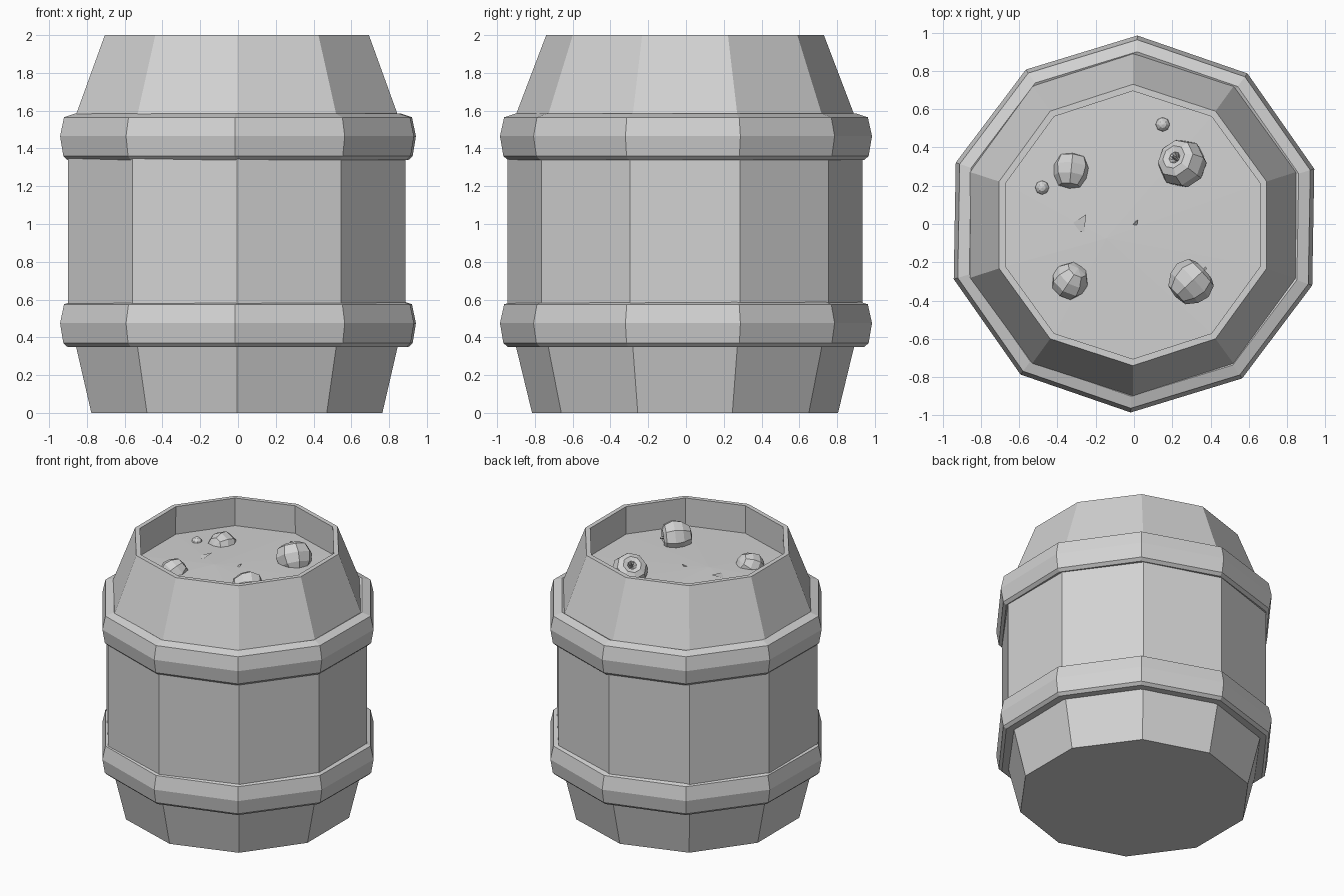
import bpy, bmesh, math
from mathutils import Vector

cube = bpy.data.objects.get("Cube")
if cube:
    bpy.data.objects.remove(cube, do_unlink=True)

grey = bpy.data.materials.new("plain grey")
grey.use_nodes = True
grey.diffuse_color = (0.65, 0.65, 0.65, 1)
grey.node_tree.nodes["Principled BSDF"].inputs["Base Color"].default_value = grey.diffuse_color

FLOOR = 1.79


def finish(name, bm, location=(0, 0, 0)):
    bmesh.ops.recalc_face_normals(bm, faces=bm.faces)
    mesh = bpy.data.meshes.new(name)
    bm.to_mesh(mesh)
    bm.free()
    mesh.materials.append(grey)
    obj = bpy.data.objects.new(name, mesh)
    obj.location = location
    bpy.context.collection.objects.link(obj)
    return obj


def ring(bm, radius, z, sides, turn):
    step = math.tau / sides
    return [bm.verts.new((radius * math.cos(turn + i * step),
                          radius * math.sin(turn + i * step), z)) for i in range(sides)]


def lathe(name, profile, sides=10, turn=0.0, closed=False, caps=False, location=(0, 0, 0)):
    """Sweep a (radius, height) profile round the z axis with flat sides."""
    bm = bmesh.new()
    rings = [ring(bm, r, z, sides, turn) for r, z in profile]
    pairs = list(zip(rings, rings[1:]))
    if closed:
        pairs.append((rings[-1], rings[0]))
    for low, high in pairs:
        for i in range(sides):
            j = (i + 1) % sides
            bm.faces.new((low[i], low[j], high[j], high[i]))
    if caps:
        bm.faces.new(rings[0])
        bm.faces.new(rings[-1])
    return finish(name, bm, location)


# Barrel: closed bottom, bulging wall, thin rim and a recessed inside
body_turn = math.radians(90)
lathe("barrel_body", [(0.81, 0), (0.895, 0.35), (0.94, 0.54), (0.94, 1.44),
                      (0.895, 1.58), (0.735, 2), (0.7, 2), (0.705, FLOOR - 0.04)],
      turn=body_turn, caps=True, location=(-0.006, -0.005, 0))

# Two bevelled hoops
hoop = [(0.89, -0.125), (0.945, -0.125), (0.967, -0.105), (0.985, 0),
        (0.963, 0.1), (0.9, 0.12), (0.88, 0.11)]
for name, z in (("lower_hoop", 0.475), ("upper_hoop", 1.465)):
    lathe(name, hoop, turn=math.radians(89), closed=True, location=(0, 0, z))

# Liquid surface with a slight off-centre crest
bm = bmesh.new()
edge = ring(bm, 0.7, FLOOR, 10, body_turn)
crest = bm.verts.new((-0.14, -0.07, FLOOR + 0.02))
for i in range(10):
    bm.faces.new((edge[i], edge[(i + 1) % 10], crest))
finish("liquid_surface", bm, (-0.006, -0.005, 0))

# Floating fruit: low-poly, dimpled at the stem end, each tipped its own way
fruit = [(0.02, -0.85), (0.55, -0.75), (0.88, -0.3), (1, 0.2), (0.8, 0.7),
         (0.5, 0.85), (0.25, 0.78), (0.1, 0.55)]
stem = [(0.07, 0.5), (0.07, 1.0)]
placements = [("back_left_fruit", (0.26, 0.31, 0.02), 0.13, (-0.45, 0.35, 0.75)),
              ("front_left_fruit", (0.29, -0.31, 0.05), 0.12, (0.7, 0.65, -0.05)),
              ("back_right_fruit", (-0.33, 0.27, -0.02), 0.105, (0.1, 1, -0.35)),
              ("front_right_fruit", (-0.33, -0.29, 0.0), 0.1, (-0.4, -0.6, -0.5))]
for name, (x, y, z), size, axis in placements:
    for part, profile, sides in ((name, fruit, 8), (name + "_stem", stem, 5)):
        obj = lathe(part, profile, sides, caps=True, location=(x, y, FLOOR + z))
        obj.scale = (size, size, size)
        obj.rotation_euler = Vector(axis).to_track_quat('Z', 'Y').to_euler()

# Small bubbles
for name, x, y in (("back_bubble", 0.15, 0.52), ("side_bubble", -0.48, 0.19)):
    bm = bmesh.new()
    bmesh.ops.create_uvsphere(bm, u_segments=8, v_segments=6, radius=0.038)
    finish(name, bm, (x, y, FLOOR))

# Leaf tip and twig tip poking out of the liquid
for name, points in (("leaf_tip", [(-0.36, -0.02, 0), (-0.25, 0.05, 0.035), (-0.26, -0.04, 0.02),
                                   (-0.32, -0.04, 0)]),
                     ("twig_tip", [(-0.015, -0.01, 0.01), (0.02, 0.02, 0.035), (0.015, -0.015, 0.01),
                                   (0.0, 0.01, 0)])):
    bm = bmesh.new()
    verts = [bm.verts.new((x, y, z + FLOOR)) for x, y, z in points]
    bmesh.ops.convex_hull(bm, input=verts)
    finish(name, bm)
